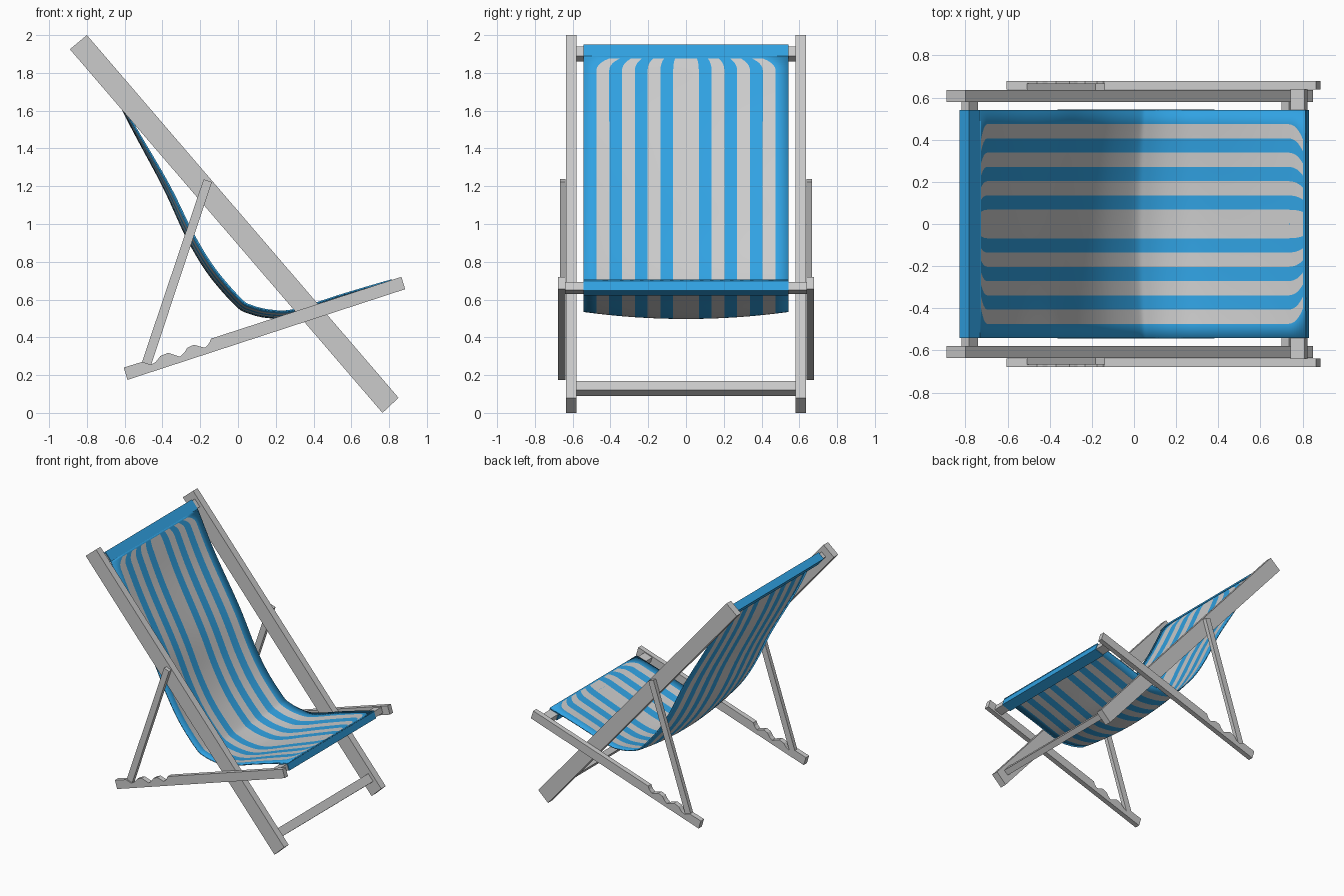
import bpy, bmesh, math
from mathutils import Vector

if "Cube" in bpy.data.objects:
    bpy.data.objects.remove(bpy.data.objects["Cube"])

blue = bpy.data.materials.new("blue_fabric")
blue.diffuse_color = (0.03, 0.36, 0.76, 1)
blue.use_nodes = True
blue.node_tree.nodes["Principled BSDF"].inputs["Base Color"].default_value = blue.diffuse_color
grey = bpy.data.materials.new("grey_fabric")
grey.diffuse_color = (0.8, 0.8, 0.8, 1)
grey.use_nodes = True
grey.node_tree.nodes["Principled BSDF"].inputs["Base Color"].default_value = grey.diffuse_color


def make_object(name, bm):
    bmesh.ops.recalc_face_normals(bm, faces=bm.faces)
    me = bpy.data.meshes.new(name)
    bm.to_mesh(me)
    bm.free()
    ob = bpy.data.objects.new(name, me)
    bpy.context.collection.objects.link(ob)
    return ob


def plate(name, pts, y0, y1, mirror=False):
    """Extrude an (x, z) outline from y0 to y1, optionally mirrored in y."""
    bm = bmesh.new()
    face = bm.faces.new([bm.verts.new((x, y0, z)) for x, z in pts])
    ext = bmesh.ops.extrude_face_region(bm, geom=[face])
    verts = [v for v in ext["geom"] if isinstance(v, bmesh.types.BMVert)]
    bmesh.ops.translate(bm, verts=verts, vec=(0, y1 - y0, 0))
    ob = make_object(name, bm)
    if mirror:
        ob.modifiers.new("mirror", "MIRROR").use_axis = (False, True, False)
    return ob


def bar(name, centre, along, length, thick, half_y):
    """Cross bar whose section is a rectangle turned along a rail."""
    c, a = Vector(centre), Vector(along).normalized()
    n = Vector((-a.y, a.x))
    pts = [c + a * length / 2 * i + n * thick / 2 * j
           for i, j in ((-1, -1), (1, -1), (1, 1), (-1, 1))]
    return plate(name, [tuple(p) for p in pts], -half_y, half_y)


# Long side rails
plate("back_rail", [(-.89, 1.925), (-.80, 2.0), (.85, .08), (.765, 0)], .58, .636, True)

# Seat rails with scalloped notches for the props
plate("seat_rail", [(-.585, .175), (.885, .655), (.865, .72), (-.143, .393),
                    (-.153, .368), (-.175, .345), (-.205, .352), (-.233, .361),
                    (-.268, .345), (-.285, .318), (-.307, .297), (-.34, .308),
                    (-.37, .318), (-.41, .302), (-.435, .27), (-.46, .255),
                    (-.508, .27), (-.605, .24)], .638, .678, True)

# Slanted props
plate("prop_strut", [(-.508, .27), (-.46, .255), (-.138, 1.222), (-.182, 1.237)],
      .637, .668, True)

# Cross bars
RAIL, SEAT = (.65, -.76), (.95, .31)
bar("foot_bar", (.74, .13), RAIL, .066, .046, .585)
bar("top_bar", (-.78, 1.9), RAIL, .066, .046, .585)
bar("seat_bar", (.783, .662), SEAT, .07, .045, .64)

# Fabric hems wrapped round the bars
for ob in (bar("top_hem", (-.78, 1.9), RAIL, .082, .06, .542),
           bar("seat_hem", (.783, .662), SEAT, .082, .056, .542)):
    ob.data.materials.append(blue)

# Hanging fabric: sampled side curve
path = [Vector(p) for p in ((-.735, 1.888), (-.59, 1.58), (-.385, 1.21), (-.255, .94),
                            (-.14, .75), (0, .588), (.065, .548), (.17, .524),
                            (.3, .529), (.55, .614), (.815, .703))]
ctrl = [path[0] * 2 - path[1]] + path + [path[-1] * 2 - path[-2]]
samples = []
for i in range(1, len(ctrl) - 2):
    p0, p1, p2, p3 = ctrl[i - 1:i + 3]
    steps = 24 if i in (1, len(ctrl) - 3) else 6
    for k in range(steps):
        t = k / steps
        samples.append(.5 * (2 * p1 + (p2 - p0) * t + (2 * p0 - 5 * p1 + 4 * p2 - p3) * t * t
                             + (3 * p1 - p0 - 3 * p2 + p3) * t ** 3))
samples.append(path[-1])
dist = [0]
for a, b in zip(samples, samples[1:]):
    dist.append(dist[-1] + (b - a).length)
total = dist[-1]

# Fabric grid: sags across the width, stripes pinch inwards at both ends
HALF, N = .542, 8
bm = bmesh.new()
rows = []
for i, p in enumerate(samples):
    tan = (samples[min(i + 1, len(samples) - 1)] - samples[max(i - 1, 0)]).normalized()
    nrm = Vector((-tan.y, tan.x))
    end = min(dist[i], total - dist[i])
    pinch = 1 - .22 * max(0, 1 - end / .09) ** 2.5
    sag = .021 * math.sin(math.pi * (dist[i] / total) ** 1.3) ** .8 if 0 < i < len(samples) - 1 else 0
    row = []
    for k in range(-N, N + 1):
        u = k / N * (pinch if abs(k) < N else 1)
        q = p + nrm * sag * (2 * u * u - 1)
        row.append(bm.verts.new((q.x, HALF * u, q.y)))
    rows.append(row)
for i in range(len(rows) - 1):
    for k in range(2 * N):
        f = bm.faces.new((rows[i][k], rows[i][k + 1], rows[i + 1][k + 1], rows[i + 1][k]))
        side = k if k < N else 2 * N - 1 - k
        border = i == 0 or i == len(rows) - 2
        f.material_index = 0 if border or side % 2 == 0 else 1
        f.smooth = True
fabric = make_object("striped_fabric", bm)
fabric.data.materials.append(blue)
fabric.data.materials.append(grey)
mod = fabric.modifiers.new("thickness", "SOLIDIFY")
mod.thickness = .008
mod.offset = 0
